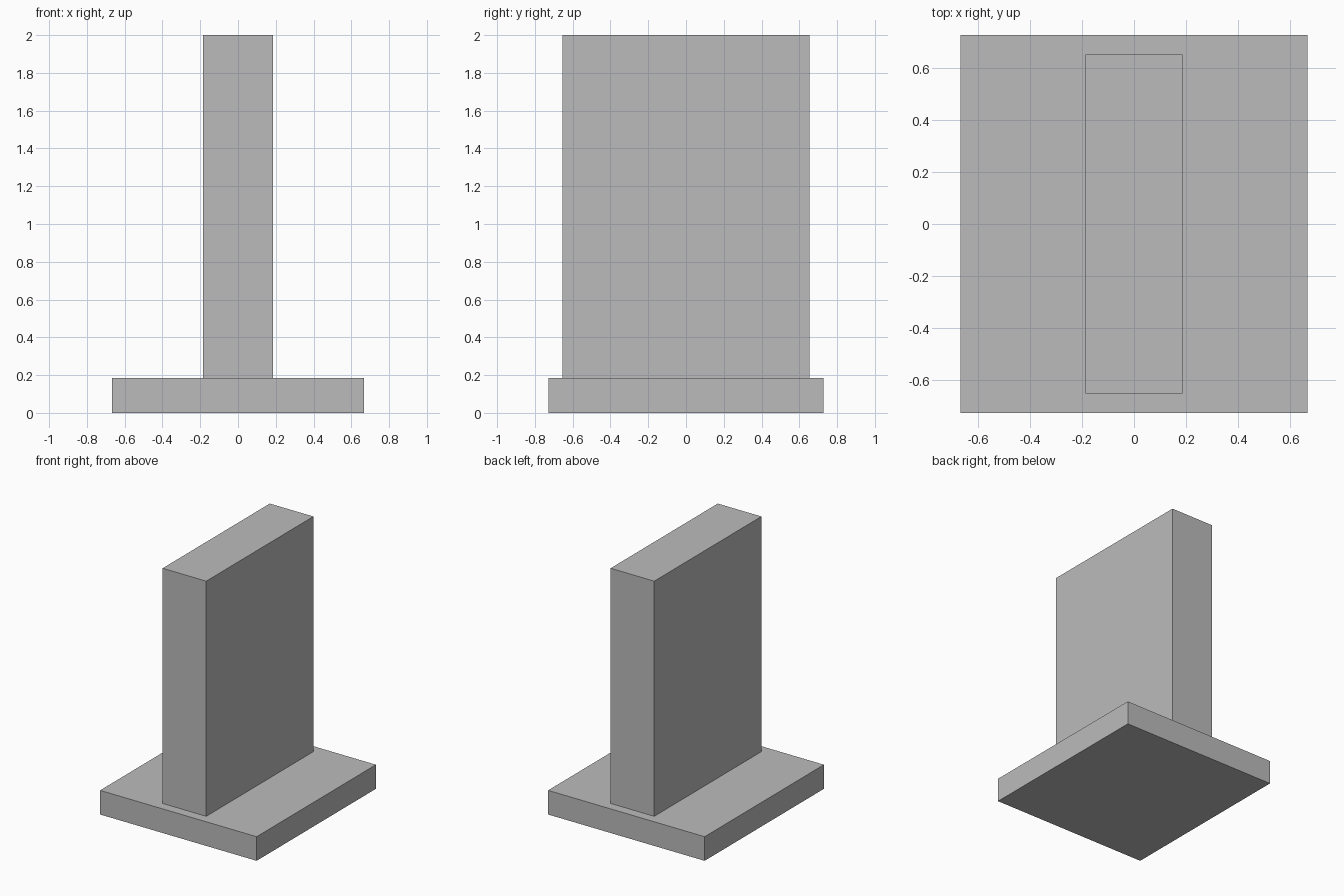
import bpy

if "Cube" in bpy.data.objects:
    bpy.data.objects.remove(bpy.data.objects["Cube"])

# One flat grey for the whole stand
grey = bpy.data.materials.new("light_grey")
grey.diffuse_color = (0.50, 0.50, 0.50, 1.0)
grey.use_nodes = True
grey.node_tree.nodes["Principled BSDF"].inputs["Base Color"].default_value = grey.diffuse_color


def block(name, width, depth, z_low, z_high):
    """Box centred on x and y, spanning z_low to z_high."""
    bpy.ops.mesh.primitive_cube_add(size=1, location=(0, 0, (z_low + z_high) / 2))
    obj = bpy.context.object
    obj.name = name
    obj.scale = (width, depth, z_high - z_low)
    bpy.ops.object.transform_apply(location=False, rotation=False, scale=True)
    obj.data.materials.append(grey)
    return obj


# Flat base slab
block("base_slab", 1.336, 1.454, 0.0, 0.186)

# Upright slab standing on the base
block("upright_slab", 0.372, 1.306, 0.186, 2.0)
